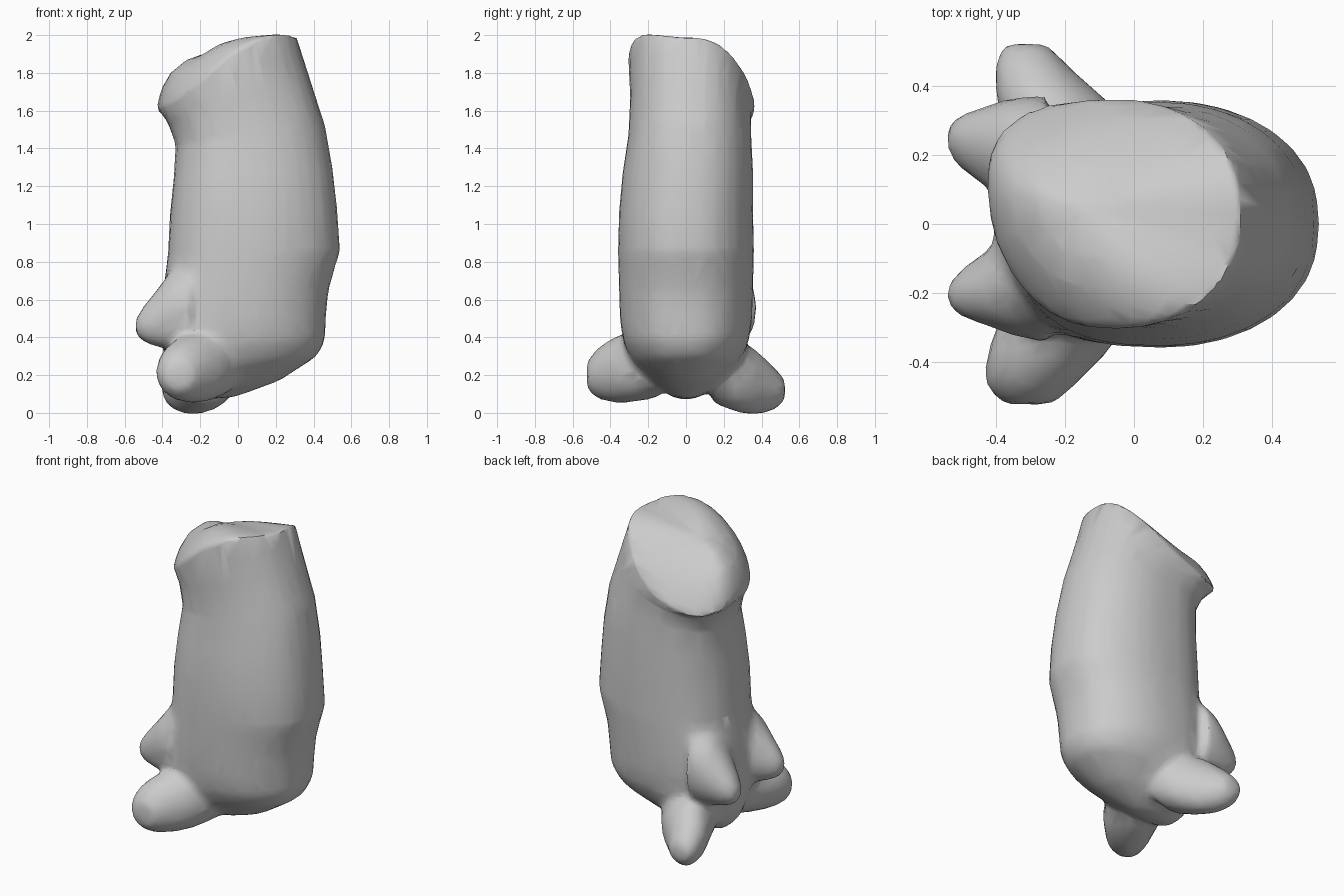
import bpy, bmesh, math
from mathutils import Vector

if "Cube" in bpy.data.objects:
    bpy.data.objects.remove(bpy.data.objects["Cube"], do_unlink=True)

grey = bpy.data.materials.new("plain grey")
grey.use_nodes = True
colour = (0.6, 0.6, 0.6, 1)
grey.diffuse_color = colour
grey.node_tree.nodes["Principled BSDF"].inputs["Base Color"].default_value = colour


def loft(name, rings):
    """Skin a list of equal rings and close both ends."""
    bm = bmesh.new()
    loops = [[bm.verts.new(p) for p in ring] for ring in rings]
    n = len(loops[0])
    for low, high in zip(loops, loops[1:]):
        for i in range(n):
            j = (i + 1) % n
            bm.faces.new((low[i], low[j], high[j], high[i]))
    for loop in (loops[0], loops[-1]):
        hub = bm.verts.new(sum((v.co for v in loop), Vector()) / n)
        for i in range(n):
            bm.faces.new((loop[i], loop[(i + 1) % n], hub))
    bmesh.ops.recalc_face_normals(bm, faces=bm.faces)
    mesh = bpy.data.meshes.new(name)
    bm.to_mesh(mesh)
    bm.free()
    obj = bpy.data.objects.new(name, mesh)
    bpy.context.collection.objects.link(obj)
    return obj


def spin(n):
    return [2 * math.pi * i / n for i in range(n)]


def body_ring(xl, zl, xr, zr, half, yc=0, front=0, back=0, shear=0):
    """Tilted oval, squarer at its -x end, with the sides raised or lowered."""
    ring = []
    for a in spin(32):
        c, s = math.cos(a), math.sin(a)
        side = math.copysign(abs(s) ** 0.85, s)
        end = c if c > 0 else -abs(c) ** 0.75
        lift = (back if s > 0 else front * (1 + c)) * s * s
        ring.append(Vector(((xl + xr) / 2 + end * (xr - xl) / 2 * (1 + shear * s * (c < 0)),
                            yc + half * side,
                            (zl + zr) / 2 + end * (zr - zl) / 2 + lift)))
    return ring


# Bent trunk, rounded underneath
rings = [body_ring(*r) for r in (
    (-.28, .07, -.02, .08, .06),
    (-.35, .14, .22, .17, .17),
    (-.38, .24, .42, .30, .28),
    (-.40, .34, .465, .39, .33),
    (-.41, .47, .465, .50, .35),
    (-.40, .62, .48, .65, .355),
    (-.37, .85, .54, .86, .36),
    (-.36, 1.05, .525, 1.08, .355),
    (-.34, 1.25, .50, 1.30, .345, .01),
    (-.33, 1.42, .46, 1.52, .325, .02, 0, 0, .05),
    (-.37, 1.54, .39, 1.74, .32, .025, .03, -.06, .12),
    (-.42, 1.62, .31, 1.99, .335, .03, .08, -.18, .2))]

# Slanted top, domed most towards its low end
rim = rings[-1]
centre = sum(rim, Vector()) / len(rim)
normal = Vector((-.4, .05, .9)).normalized()
for s in (.93, .82, .65, .4, .18):
    rings.append([centre + (p - centre) * s
                  + normal * .15 * (1 - s ** 2.6) * (1 - .6 * s * math.cos(a))
                  for p, a in zip(rim, spin(32))])
body = loft("body", rings)
parts = [body]


def limb(name, across, stations):
    """Upright oval tube along stations of (x, y, z, width, height)."""
    parts.append(loft(name, [
        [Vector(s[:3]) + across * (math.cos(a) * s[3]) + Vector((0, 0, math.sin(a) * s[4]))
         for a in spin(16)] for s in stations]))


# Feet splayed to both sides
limb("front_foot", Vector((1, 0, 0)), (
    (-.15, -.14, .25, .19, .17),
    (-.20, -.27, .24, .19, .185),
    (-.25, -.37, .23, .18, .18),
    (-.30, -.46, .21, .14, .145),
    (-.31, -.525, .20, .08, .08)))
limb("back_foot", Vector((1, 0, 0)), (
    (-.15, .14, .22, .18, .17),
    (-.19, .27, .19, .18, .19),
    (-.24, .36, .165, .165, .18),
    (-.30, .46, .13, .11, .125),
    (-.315, .525, .12, .07, .06)))

# Stubby paws above the feet
for word, y, spread in (("front", -.20, 0), ("back", .24, .01)):
    limb(word + "_paw", Vector((0, 1, 0)), (
        (-.25, y * .75, .56, .20, .26),
        (-.36, y * .87, .54, .15 + spread, .21),
        (-.43, y * .94, .50, .11 + spread, .155),
        (-.50, y, .47, .075 + spread, .10),
        (-.545, y * 1.03, .455, .035 + spread, .045)))

# Fuse the parts into one skin
bpy.ops.object.select_all(action='DESELECT')
for obj in parts:
    obj.select_set(True)
bpy.context.view_layer.objects.active = body
bpy.ops.object.join()
fuse = body.modifiers.new("fuse", 'REMESH')
fuse.mode = 'VOXEL'
fuse.voxel_size = .018
bpy.ops.object.modifier_apply(modifier=fuse.name)

# Soften everything, and the limb roots most
bm = bmesh.new()
bm.from_mesh(body.data)
for top, passes in ((1.5, 3), (.8, 10)):
    soft = [v for v in bm.verts if v.co.z < top]
    for _ in range(passes):
        bmesh.ops.smooth_vert(bm, verts=soft, factor=.5,
                              use_axis_x=True, use_axis_y=True, use_axis_z=True)
bm.to_mesh(body.data)
bm.free()

# Thin the skin to broad facets
thin = body.modifiers.new("thin", 'DECIMATE')
thin.ratio = .08
bpy.ops.object.modifier_apply(modifier=thin.name)
body.data.materials.clear()
body.data.materials.append(grey)
bpy.ops.object.shade_smooth_by_angle(angle=math.radians(40))
